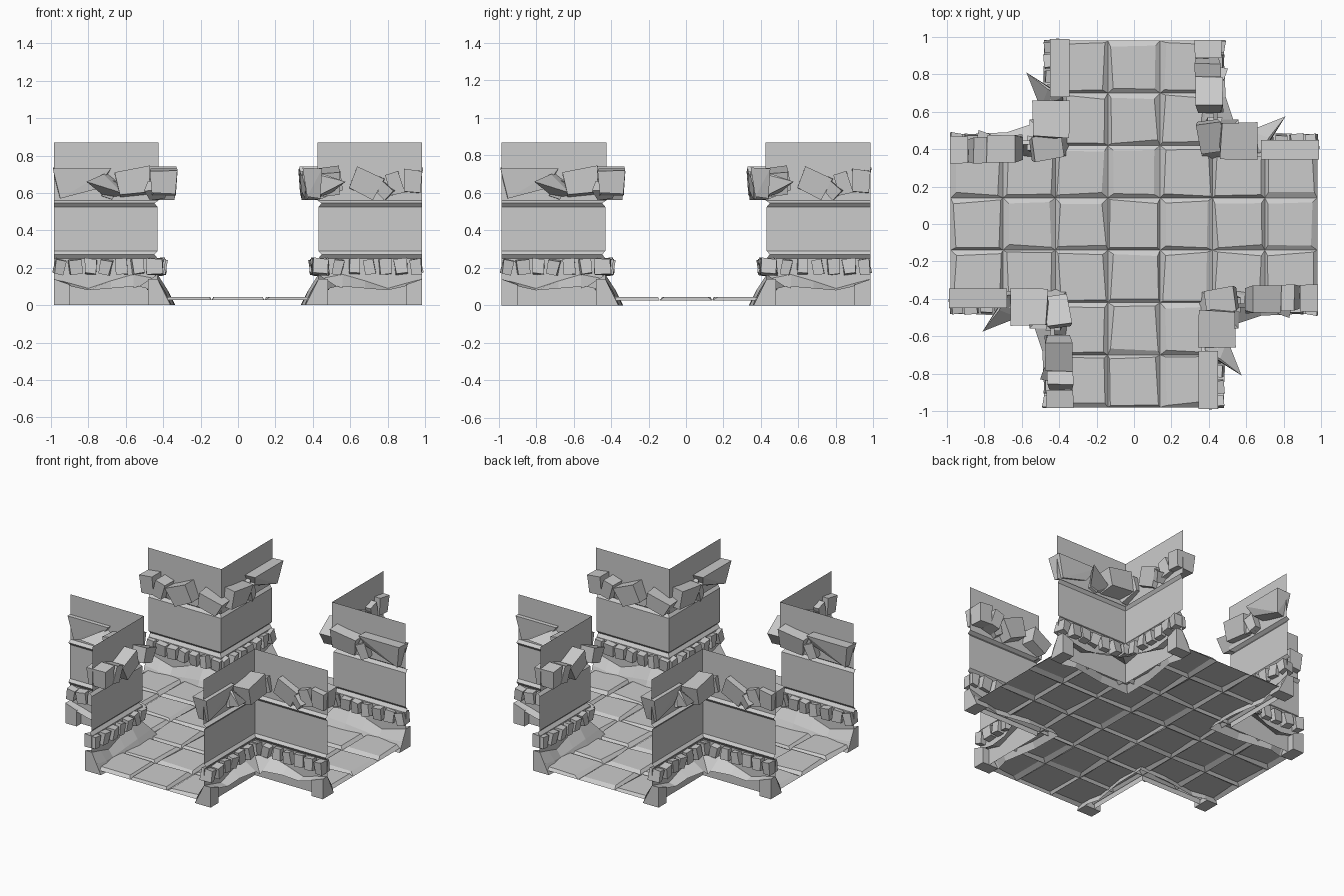
import bpy, bmesh, math, random
from mathutils import Vector, Matrix, Euler

if "Cube" in bpy.data.objects:
    bpy.data.objects.remove(bpy.data.objects["Cube"])

random.seed(4)
END, WALL = 0.985, 0.43


def finish(bm, name, corners=True, closed=False):
    """Repeat a quadrant around the four corners and link it as an object."""
    if closed:
        bmesh.ops.recalc_face_normals(bm, faces=bm.faces[:])
    if corners:
        geom = bm.verts[:] + bm.edges[:] + bm.faces[:]
        for k in (1, 2, 3):
            new = bmesh.ops.duplicate(bm, geom=geom)["geom"]
            bmesh.ops.rotate(bm, cent=(0, 0, 0), matrix=Matrix.Rotation(k * math.pi / 2, 3, 'Z'),
                             verts=[g for g in new if isinstance(g, bmesh.types.BMVert)])
    me = bpy.data.meshes.new(name)
    bm.to_mesh(me)
    bm.free()
    ob = bpy.data.objects.new(name, me)
    bpy.context.collection.objects.link(ob)
    return ob


def loft(bm, rows):
    """Skin a list of equal-length point rows."""
    vs = [[bm.verts.new(p) for p in r] for r in rows]
    for a, b in zip(vs, vs[1:]):
        for i in range(len(a) - 1):
            bm.faces.new((a[i], a[i + 1], b[i + 1], b[i]))


def hull(bm, pts):
    vs = [bm.verts.new(p) for p in pts]
    out = bmesh.ops.convex_hull(bm, input=vs)
    junk = [g for g in out["geom_interior"] + out["geom_unused"] if isinstance(g, bmesh.types.BMVert)]
    if junk:
        bmesh.ops.delete(bm, geom=list(set(junk)), context='VERTS')


def stone(bm, side, u, d, z, size, tilt=(0, 0, 0), taper=0.8, jit=0.006):
    """Chipped block on a wall: u runs along the wall, d across it; side 1 swaps x and y."""
    rot = Euler([math.radians(t) for t in tilt]).to_matrix()
    vs = []
    for sx, sy, sz in [(-1, -1, -1), (1, -1, -1), (1, 1, -1), (-1, 1, -1),
                       (-1, -1, 1), (1, -1, 1), (1, 1, 1), (-1, 1, 1)]:
        k = taper if sz < 0 else 1
        p = rot @ Vector((sx * k * size[0] / 2, sy * k * size[1] / 2, sz * size[2] / 2))
        p += Vector((u, d, z)) + Vector([random.uniform(-jit, jit) for _ in range(3)])
        vs.append(bm.verts.new((p.y, p.x, p.z) if side else p))
    for f in [(3, 2, 1, 0), (4, 5, 6, 7), (0, 1, 5, 4), (1, 2, 6, 5), (2, 3, 7, 6), (3, 0, 4, 7)]:
        bm.faces.new([vs[i] for i in f])


# floor: cross of chipped tiles, grooves shared between neighbours
bm = bmesh.new()
edges = [-0.98 + 0.28 * i for i in range(8)]
for i in range(7):
    for j in range(7):
        if not (2 <= i <= 4 or 2 <= j <= 4):
            continue
        x0, x1, y0, y1 = edges[i], edges[i + 1], edges[j], edges[j + 1]
        low = [(x0, y0), (x1, y0), (x1, y1), (x0, y1)]
        r = lambda: random.uniform(0.008, 0.034)
        top = [(x0 + r(), y0 + r()), (x1 - r(), y0 + r()), (x1 - r(), y1 - r()), (x0 + r(), y1 - r())]
        a = [bm.verts.new((x, y, 0.027)) for x, y in low]
        b = [bm.verts.new((x, y, 0.045)) for x, y in top]
        bm.faces.new(b)
        for k in range(4):
            n = (k + 1) % 4
            bm.faces.new((a[k], a[n], b[n], b[k]))
bmesh.ops.remove_doubles(bm, verts=bm.verts[:], dist=0.0005)
finish(bm, "tiled_floor", corners=False)

# corner walls: thin L sheets with two horizontal grooves
bm = bmesh.new()
profile = [(0.43, 0), (0.43, 0.25), (0.447, 0.272), (0.43, 0.29), (0.43, 0.525),
           (0.447, 0.545), (0.424, 0.56), (0.424, 0.87)]
loft(bm, [[(END, d, z), (d, d, z), (d, END, z)][::-1] for d, z in profile])
finish(bm, "corner_walls")

# mound: curved rubble bank at the foot of each wall
bm = bmesh.new()
# x, rear y, rear height, crest height, foot y
stations = [(0.985, 0.48, 0.14, 0.14, 0.36), (0.89, 0.48, 0.10, 0.115, 0.355),
            (0.80, 0.485, 0.08, 0.09, 0.38), (0.68, 0.49, 0.09, 0.13, 0.36),
            (0.56, 0.53, 0.10, 0.165, 0.34)]
half = [[(x, ry, rz), (x, WALL, cz), (x, (WALL + fy) / 2 - 0.008, cz * 0.5), (x, fy, 0.0)]
        for x, ry, rz, cz, fy in stations]
diag = [(0.56, 0.56, 0.09), (WALL, WALL, 0.14), (0.39, 0.39, 0.085), (0.335, 0.335, 0.0)]
other = [[(y, x, z) for x, y, z in row] for row in reversed(half)]
loft(bm, half + [diag] + other)
finish(bm, "rubble_mound")

# end feet: flared stones closing the mound at the arm ends
bm = bmesh.new()
for side in (0, 1):
    pts = []
    for x, s in ((END, 0.0), (0.90, 0.03)):
        pts += [(x, 0.48, 0), (x, 0.48, 0.14 - s), (x, 0.43, 0.14 - s), (x, 0.36, 0)]
    hull(bm, [(y, x, z) if side else (x, y, z) for x, y, z in pts])
finish(bm, "end_feet", closed=True)

# brick course: small tilted bricks under the lower groove
bm = bmesh.new()
for side in (0, 1):
    for k in range(7):
        stone(bm, side, 0.455 + k * 0.083, 0.435 + random.uniform(-0.01, 0.012), 0.205,
              (random.uniform(0.05, 0.07), 0.085, 0.08),
              (random.uniform(-8, 8), random.uniform(-14, 14), random.uniform(-8, 8)), 0.95, 0.004)
finish(bm, "brick_course", closed=True)

# broken cornice: large tapered stones piercing the upper wall
bm = bmesh.new()
stone(bm, 0, 0.555, 0.45, 0.655, (0.20, 0.20, 0.13), (6, 8, 0), 0.85)
stone(bm, 0, 0.69, 0.405, 0.62, (0.07, 0.09, 0.10), (0, -20, 8), 0.8)
hull(bm, [(0.68, 0.345, 0.735), (0.99, 0.345, 0.735), (0.68, 0.45, 0.73), (0.99, 0.45, 0.73),
          (0.72, 0.375, 0.66), (0.96, 0.37, 0.58), (0.76, 0.44, 0.62), (0.95, 0.44, 0.57)])
hull(bm, [(0.61, 0.38, 0.58), (0.62, 0.50, 0.60), (0.68, 0.38, 0.71), (0.72, 0.46, 0.70),
          (0.81, 0.575, 0.66), (0.70, 0.40, 0.57)])
stone(bm, 1, 0.935, 0.40, 0.66, (0.10, 0.14, 0.12), (0, 5, 0), 0.9)
stone(bm, 1, 0.84, 0.395, 0.65, (0.08, 0.14, 0.11), (0, -18, 0), 0.85)
stone(bm, 1, 0.685, 0.40, 0.65, (0.17, 0.14, 0.12), (0, 24, 0), 0.85)
stone(bm, 1, 0.79, 0.43, 0.61, (0.08, 0.12, 0.07), (0, 35, 10), 0.7)
stone(bm, 1, 0.475, 0.405, 0.635, (0.17, 0.13, 0.10), (0, -22, -8), 0.8)
finish(bm, "broken_cornice", closed=True)
